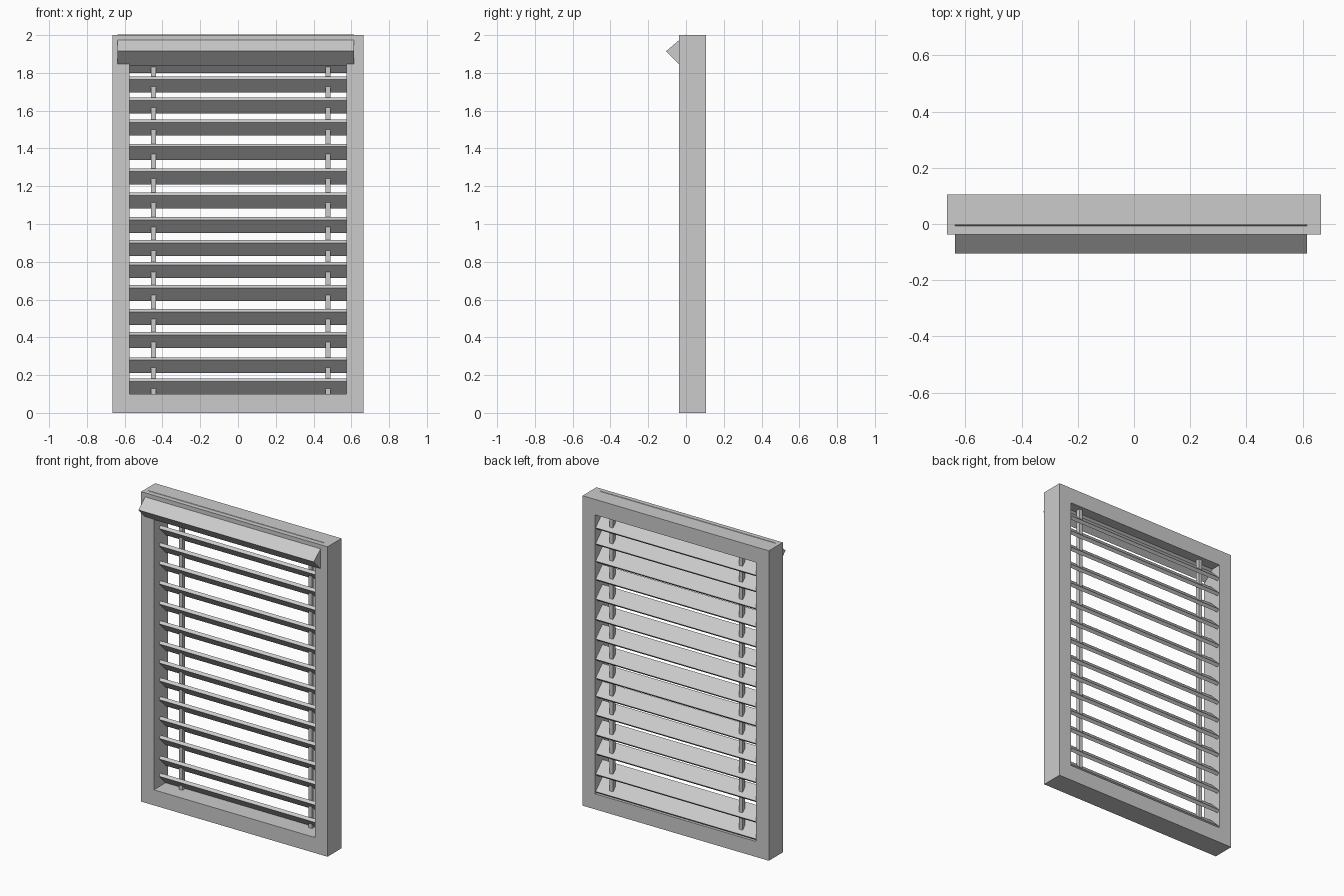
import bpy, bmesh

if "Cube" in bpy.data.objects:
    bpy.data.objects.remove(bpy.data.objects["Cube"])

FRONT, BACK = -0.037, 0.105


def prism(name, profile, x0, x1):
    """Extrude a (y, z) profile along x."""
    bm = bmesh.new()
    face = bm.faces.new([bm.verts.new((x0, y, z)) for y, z in profile])
    ext = bmesh.ops.extrude_face_region(bm, geom=[face])
    moved = [v for v in ext["geom"] if isinstance(v, bmesh.types.BMVert)]
    bmesh.ops.translate(bm, verts=moved, vec=(x1 - x0, 0, 0))
    return finish(name, bm)


def finish(name, bm):
    bmesh.ops.recalc_face_normals(bm, faces=bm.faces)
    me = bpy.data.meshes.new(name)
    bm.to_mesh(me)
    bm.free()
    ob = bpy.data.objects.new(name, me)
    bpy.context.collection.objects.link(ob)
    return ob


# Window frame: rectangular ring with depth
bm = bmesh.new()


def rect(hx, z0, z1, y):
    return [bm.verts.new((x, y, z)) for x, z in
            ((-hx, z0), (hx, z0), (hx, z1), (-hx, z1))]


loops = [rect(0.665, 0, 2, FRONT), rect(0.665, 0, 2, BACK),
         rect(0.575, 0.1, 1.9, BACK), rect(0.575, 0.1, 1.9, FRONT)]
for i in range(4):
    a, b = loops[i], loops[(i + 1) % 4]
    for j in range(4):
        k = (j + 1) % 4
        bm.faces.new((a[j], a[k], b[k], b[j]))
finish("frame", bm)

# Tilted slats: front edge high, back edge low; slightly uneven spacing
slat_bottoms = [0.098, 0.21, 0.343, 0.465, 0.593, 0.714, 0.83, 0.952,
                1.082, 1.21, 1.34, 1.468, 1.585, 1.697, 1.80]
y = 0.016
for i, z in enumerate(slat_bottoms):
    prism(f"slat_{i + 1}", [(y, z + 0.069), (y + 0.015, z + 0.084),
                            (y + 0.084, z + 0.015), (y + 0.069, z)],
          -0.58, 0.58)

# Head box: thick tilted bar that pokes out of the front of the top rail
prism("head_box", [(-0.105, 1.915), (-0.004, 2.002),
                   (0.07, 1.927), (-0.031, 1.84)], -0.637, 0.615)

# Upright rods joining the slats
for name, x in (("rod_left", -0.4475), ("rod_right", 0.4775)):
    prism(name, [(0.054, 0.1), (0.08, 0.1), (0.08, 1.9), (0.054, 1.9)],
          x - 0.013, x + 0.013)
